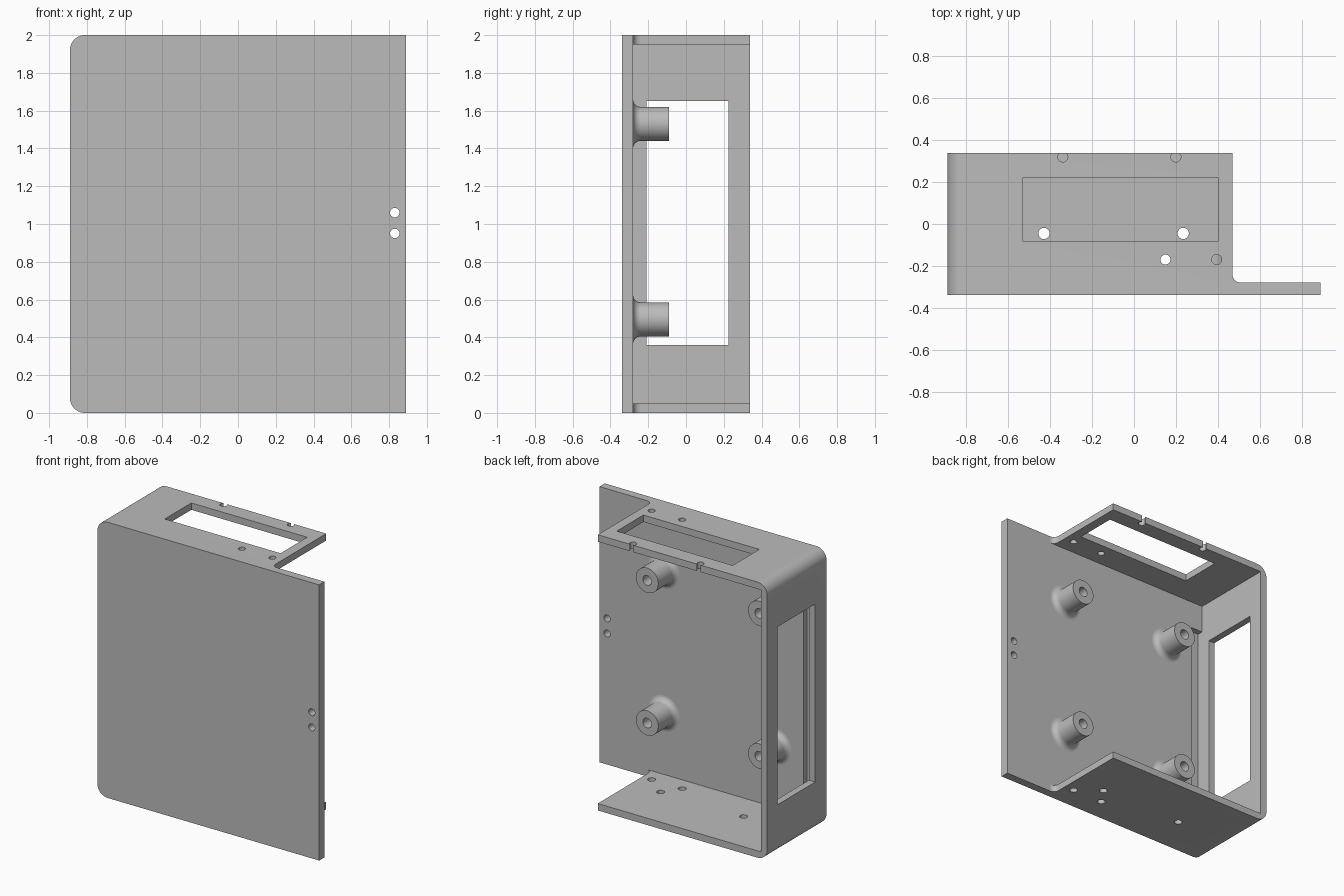
import bpy, bmesh, math
from mathutils import Matrix, Vector

if "Cube" in bpy.data.objects:
    bpy.data.objects.remove(bpy.data.objects["Cube"], do_unlink=True)

grey = bpy.data.materials.new("plain grey")
grey.use_nodes = True
grey.diffuse_color = (0.5, 0.5, 0.5, 1)
grey.node_tree.nodes["Principled BSDF"].inputs["Base Color"].default_value = (0.5, 0.5, 0.5, 1)

# Main dimensions
SIDE, FRONT, BACK, TOP = 0.89, -0.34, 0.34, 2.0
INNER = -0.28           # inner face of the front plate
WALL = 0.05             # wall and flange thickness
FLANGE = 0.47           # open end of the flanges
ROUND = 0.08            # outer corner radius


def make_object(name, bm):
    bmesh.ops.recalc_face_normals(bm, faces=bm.faces[:])
    mesh = bpy.data.meshes.new(name)
    bm.to_mesh(mesh)
    bm.free()
    obj = bpy.data.objects.new(name, mesh)
    obj.data.materials.append(grey)
    bpy.context.collection.objects.link(obj)
    return obj


def arc(cx, cy, r, start, end, steps=10):
    angles = [math.radians(start + (end - start) * i / steps) for i in range(steps + 1)]
    return [(cx + r * math.cos(a), cy + r * math.sin(a)) for a in angles]


def prism(name, outline, low, high, axis):
    """Extrude an outline along y (outline in x, z) or along z (outline in x, y)."""
    bm = bmesh.new()
    place = (lambda p: (p[0], low, p[1])) if axis == "y" else (lambda p: (p[0], p[1], low))
    face = bm.faces.new([bm.verts.new(place(p)) for p in outline])
    moved = bmesh.ops.extrude_face_region(bm, geom=[face])["geom"]
    step = Vector((0, high - low, 0)) if axis == "y" else Vector((0, 0, high - low))
    bmesh.ops.translate(bm, vec=step, verts=[g for g in moved if isinstance(g, bmesh.types.BMVert)])
    return make_object(name, bm)


def box(x0, x1, y0, y1, z0, z1):
    return prism("cutter", [(x0, y0), (x1, y0), (x1, y1), (x0, y1)], z0, z1, "z")


def hole(u, v, r, low, high, axis):
    return prism("cutter", arc(u, v, r, 0, 360, 24)[:-1], low, high, axis)


def cut(obj, cutters):
    bpy.context.view_layer.objects.active = obj
    for cutter in cutters:
        cutter.hide_render = True
        mod = obj.modifiers.new("cut", "BOOLEAN")
        mod.operation, mod.solver, mod.object = "DIFFERENCE", "EXACT", cutter
        bpy.ops.object.modifier_apply(modifier=mod.name)
        bpy.data.objects.remove(cutter, do_unlink=True)


def smooth(obj):
    bpy.ops.object.select_all(action="DESELECT")
    obj.select_set(True)
    bpy.context.view_layer.objects.active = obj
    bpy.ops.object.shade_smooth_by_angle(angle=math.radians(30))


corners = (arc(-SIDE + ROUND, TOP - ROUND, ROUND, 90, 180)
           + arc(-SIDE + ROUND, ROUND, ROUND, 180, 270))

# Front plate with a pair of holes and a shallow pocket beside the wall
plate = prism("front_plate", corners + [(SIDE, 0), (SIDE, TOP)], FRONT, INNER, "y")
cut(plate, [hole(0.83, z, 0.025, -0.5, 0, "y") for z in (0.95, 1.06)]
    + [box(-SIDE + WALL, -0.745, INNER - 0.043, 0, 0.25, 1.75)])

# Side wall with its two flanges, as one bent sheet
inside = -SIDE + WALL
shell = prism("side_wall_and_flanges",
              corners + [(FLANGE, 0), (FLANGE, WALL), (inside, WALL),
                         (inside, TOP - WALL), (FLANGE, TOP - WALL), (FLANGE, TOP)],
              INNER, BACK, "y")
top_holes = [(-0.34, 0.32), (0.2, 0.32), (0.15, -0.17), (0.395, -0.17)]
bottom_holes = [(-0.43, -0.045), (0.235, -0.045), (0.15, -0.17), (0.395, -0.17)]
cut(shell, [box(-1, -0.8, -0.21, 0.225, 0.36, 1.65),
            box(-0.53, 0.4, -0.083, 0.222, 1.8, 2.2)]
    + [hole(x, y, 0.024, 1.8, 2.2, "z") for x, y in top_holes]
    + [hole(x, y, 0.027, -0.2, 0.2, "z") for x, y in bottom_holes])

# Small fillets where the flange ends meet the plate
R = 0.04
for name, z in (("bottom_fillet", 0), ("top_fillet", TOP - WALL)):
    outline = [(FLANGE, INNER)] + arc(FLANGE + R, INNER + R, R, 270, 180, 8)
    smooth(prism(name, outline, z, z + WALL, "z"))

# Four standoff posts with flared feet and blind screw holes
profile = ([(0.09 + R - R * math.sin(a), R - R * math.cos(a))
            for a in (math.pi / 2 * i / 8 for i in range(9))]
           + [(0.09, 0.19), (0.035, 0.19), (0.035, 0.03), (0, 0.03)])
for x, side in ((-0.525, "right"), (0.375, "left")):
    for z, level in ((0.495, "lower"), (1.53, "upper")):
        bm = bmesh.new()
        verts = [bm.verts.new((r, 0, h)) for r, h in profile]
        edges = [bm.edges.new(pair) for pair in zip(verts, verts[1:])]
        bmesh.ops.spin(bm, geom=verts + edges, cent=(0, 0, 0), axis=(0, 0, 1),
                       angle=math.tau, steps=40, use_duplicate=False)
        bmesh.ops.remove_doubles(bm, verts=bm.verts[:], dist=0.0005)
        bm.transform(Matrix.Translation((x, INNER, z)) @ Matrix.Rotation(-math.pi / 2, 4, "X"))
        smooth(make_object(f"{level}_{side}_post", bm))

smooth(plate)
smooth(shell)
